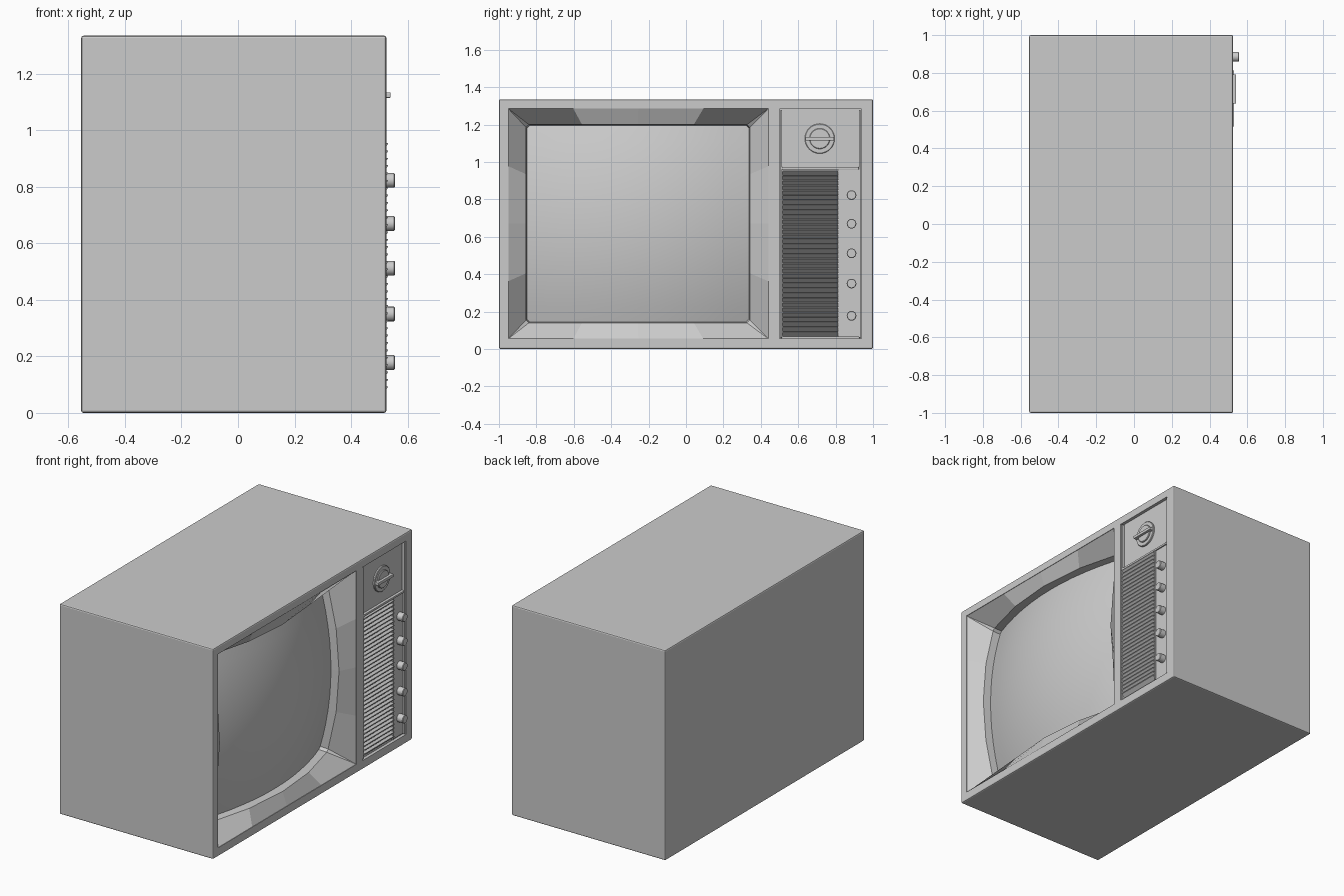
import bpy, bmesh, math
from mathutils import Matrix

if "Cube" in bpy.data.objects:
    bpy.data.objects.remove(bpy.data.objects["Cube"])

FRONT = 0.525
CY, CZ = -0.257, 0.67          # screen centre


def add_mesh(name, bm, smooth=False):
    bmesh.ops.recalc_face_normals(bm, faces=bm.faces)
    me = bpy.data.meshes.new(name)
    bm.to_mesh(me)
    bm.free()
    ob = bpy.data.objects.new(name, me)
    bpy.context.collection.objects.link(ob)
    if smooth:
        bpy.ops.object.select_all(action='DESELECT')
        ob.select_set(True)
        bpy.context.view_layer.objects.active = ob
        bpy.ops.object.shade_smooth_by_angle(angle=math.radians(35))
    return ob


def box(name, x0, x1, y0, y1, z0, z1, bevel=0.0):
    bm = bmesh.new()
    bmesh.ops.create_cube(bm, size=1)
    for v in bm.verts:
        v.co = ((x0 + x1) / 2 + v.co.x * (x1 - x0),
                (y0 + y1) / 2 + v.co.y * (y1 - y0),
                (z0 + z1) / 2 + v.co.z * (z1 - z0))
    if bevel:
        bmesh.ops.bevel(bm, geom=bm.edges[:], offset=bevel, segments=2,
                        profile=0.5, affect='EDGES')
    return add_mesh(name, bm)


def knob(name, y, z, r, x0, x1, sides=24, bevel=0.003):
    bm = bmesh.new()
    m = Matrix.Translation(((x0 + x1) / 2, y, z)) @ Matrix.Rotation(math.pi / 2, 4, 'Y')
    bmesh.ops.create_cone(bm, cap_ends=True, segments=sides, radius1=r, radius2=r,
                          depth=x1 - x0, matrix=m)
    rim = [e for e in bm.edges if all(v.co.x > x1 - 1e-5 for v in e.verts)]
    bmesh.ops.bevel(bm, geom=rim, offset=bevel, segments=1, affect='EDGES')
    return add_mesh(name, bm, True)


# cabinet with screen opening and control recess cut out
cabinet = box("cabinet", -0.555, FRONT, -1, 1, 0, 1.335, 0.008)
cutters = [box("screen_cutter", 0.25, 0.7, -0.95, 0.44, 0.055, 1.285),
           box("control_cutter", 0.505, 0.7, 0.50, 0.937, 0.055, 1.283)]
for c in cutters:
    c.hide_render = True
    mod = cabinet.modifiers.new("cut", 'BOOLEAN')
    mod.operation = 'DIFFERENCE'
    mod.solver = 'EXACT'
    mod.object = c
    bpy.context.view_layer.objects.active = cabinet
    bpy.ops.object.modifier_apply(modifier=mod.name)
    bpy.data.objects.remove(c)


# bulging tube surface
def bulge(y, z):
    return 0.575 - 0.29 * (y - CY) ** 2 - 0.29 * (z - CZ) ** 2


def loop(hy, hz, cy, cz, cut):
    """Rectangle outline, four segments a side, corners clipped by cut."""
    ts = [-1, -0.5, 0, 0.5, 1]
    ys = [cy + max(-hy + cut, min(hy - cut, t * hy)) for t in ts]
    zs = [cz + max(-hz + cut, min(hz - cut, t * hz)) for t in ts]
    return ([(y, cz - hz) for y in ys] + [(cy + hy, z) for z in zs] +
            [(y, cz + hz) for y in reversed(ys)] + [(cy - hy, z) for z in reversed(zs)])


# sloping screen surround with inner lip
outer = [(FRONT - 0.003, y, z) for y, z in loop(0.695, 0.615, -0.255, CZ, 0)]
inner = [(bulge(y, z), y, z) for y, z in loop(0.598, 0.53, CY, CZ, 0.015)]
lip = [(bulge(y, z) - 0.055, y, z) for y, z in loop(0.593, 0.525, CY, CZ, 0.015)]
bm = bmesh.new()
rings = [[bm.verts.new(p) for p in r] for r in (outer, inner, lip)]
n = len(outer)
for a, b in zip(rings, rings[1:]):
    for i in range(n):
        j = (i + 1) % n
        bm.faces.new((a[i], a[j], b[j], b[i]))
bmesh.ops.remove_doubles(bm, verts=bm.verts, dist=1e-5)
add_mesh("screen_surround", bm)

# curved glass
bm = bmesh.new()
bmesh.ops.create_grid(bm, x_segments=12, y_segments=12, size=1)
for v in bm.verts:
    y, z = CY + v.co.x * 0.598, CZ + v.co.y * 0.53
    v.co = (bulge(y, z) - 0.055, y, z)
for f in bm.faces:
    if f.normal.x < 0:
        f.normal_flip()
add_mesh("screen_glass", bm, True)

# control panel rails, divider and plates
box("rail_left", 0.50, 0.522, 0.504, 0.514, 0.06, 1.278, 0.002)
box("rail_right", 0.50, 0.522, 0.924, 0.933, 0.06, 1.278, 0.002)
box("panel_divider", 0.50, 0.522, 0.514, 0.924, 0.96, 0.973, 0.002)
box("knob_plate", 0.50, 0.514, 0.82, 0.924, 0.065, 0.96)
box("grille_edge", 0.50, 0.52, 0.812, 0.82, 0.065, 0.96)

# speaker grille of sawtooth slats
bm = bmesh.new()
count, z0, z1 = 34, 0.068, 0.955
pitch = (z1 - z0) / count
for i in range(count):
    top = z0 + (i + 1) * pitch
    prof = [(0.502, top), (0.53, top), (0.53, top - 0.005), (0.506, top - pitch),
            (0.502, top - pitch)]
    a = [bm.verts.new((x, 0.516, z)) for x, z in prof]
    b = [bm.verts.new((x, 0.812, z)) for x, z in prof]
    bm.faces.new(a)
    bm.faces.new(b[::-1])
    for k in range(len(prof)):
        m = (k + 1) % len(prof)
        bm.faces.new((a[k], b[k], b[m], a[m]))
add_mesh("speaker_grille", bm)

# channel dial with grip bar
knob("dial_base", 0.715, 1.125, 0.08, 0.50, 0.516, 32)
knob("dial_hub", 0.715, 1.125, 0.055, 0.51, 0.524, 32)
box("dial_grip", 0.51, 0.54, 0.638, 0.792, 1.115, 1.134, 0.003)

# control knobs
for i, z in enumerate((0.178, 0.35, 0.512, 0.67, 0.823)):
    knob(f"control_knob_{i + 1}", 0.885, z, 0.026, 0.505, 0.555, 16)
